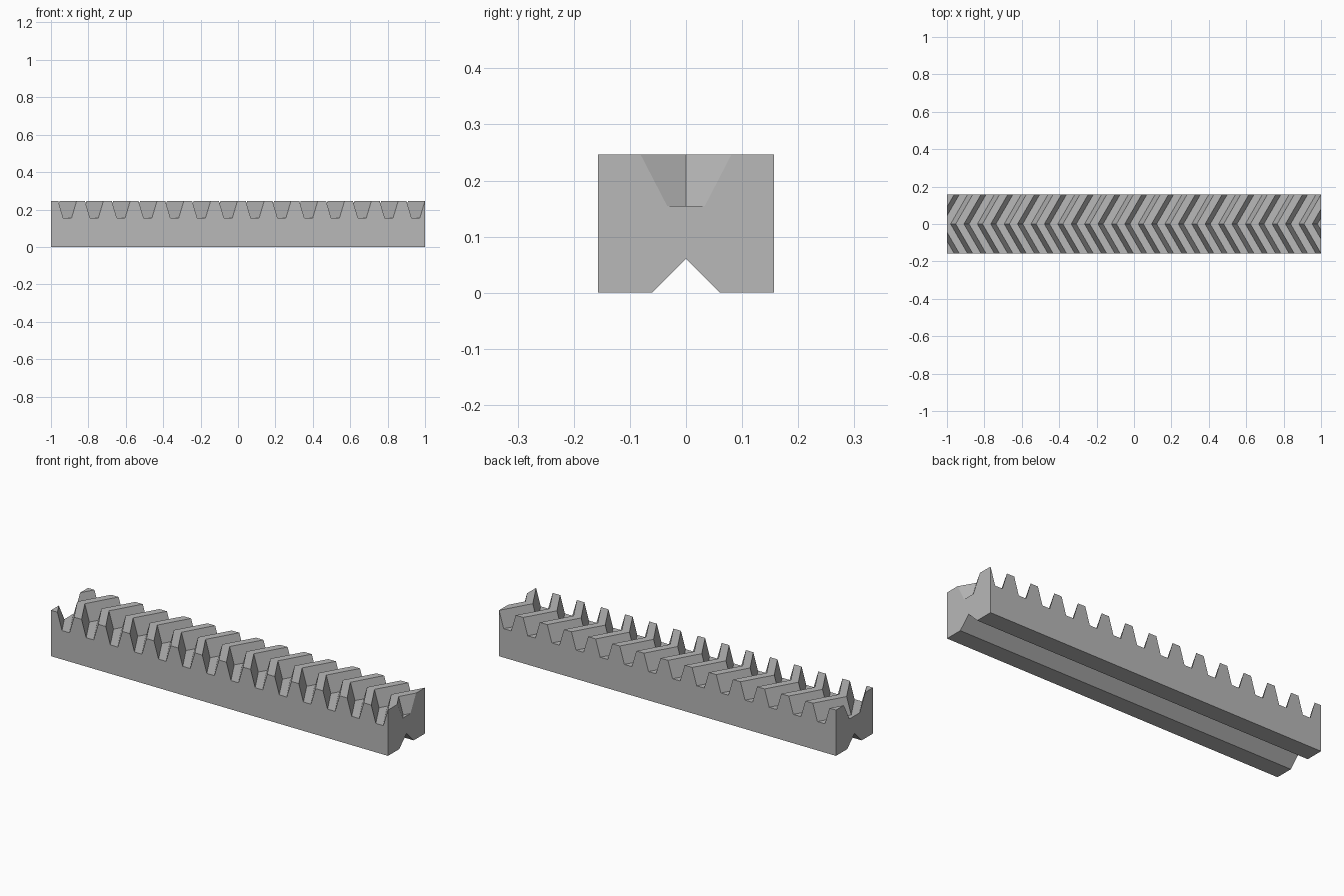
import bpy
import bmesh
import math

if "Cube" in bpy.data.objects:
    bpy.data.objects.remove(bpy.data.objects["Cube"], do_unlink=True)

HALF_LENGTH, HALF_WIDTH, HEIGHT = 1.0, 0.157, 0.246
GROOVE = 0.061
MODULE = 0.0456
PITCH = math.pi * MODULE
ROOT_Z = HEIGHT - 2 * MODULE
MID_Z = HEIGHT - MODULE
HELIX = math.tan(math.radians(30))
FLANK = math.tan(math.radians(14.5)) / math.cos(math.radians(30))

# Plain steel grey
steel = bpy.data.materials.new("steel_grey")
steel.use_nodes = True
steel.diffuse_color = (0.48, 0.48, 0.48, 1)
steel.node_tree.nodes["Principled BSDF"].inputs["Base Color"].default_value = steel.diffuse_color


def loft(bm, sections):
    """Join matching cross-sections into a closed solid."""
    rings = [[bm.verts.new(p) for p in s] for s in sections]
    for a, b in zip(rings, rings[1:]):
        for i in range(len(a)):
            j = (i + 1) % len(a)
            bm.faces.new((a[i], a[j], b[j], b[i]))
    bm.faces.new(rings[0][::-1])
    bm.faces.new(rings[-1])


def finish(bm, name):
    bmesh.ops.recalc_face_normals(bm, faces=bm.faces)
    mesh = bpy.data.meshes.new(name)
    bm.to_mesh(mesh)
    bm.free()
    mesh.materials.append(steel)
    obj = bpy.data.objects.new(name, mesh)
    bpy.context.collection.objects.link(obj)
    return obj


# Bar with a V groove along its underside
profile = [(-HALF_WIDTH, 0), (-GROOVE, 0), (0, GROOVE), (GROOVE, 0),
           (HALF_WIDTH, 0), (HALF_WIDTH, HEIGHT), (-HALF_WIDTH, HEIGHT)]
bm = bmesh.new()
loft(bm, [[(x, y, z) for y, z in profile] for x in (-HALF_LENGTH, HALF_LENGTH)])
rack = finish(bm, "herringbone_rack")


# Chevron gaps between the teeth
def gap_section(centre, y):
    x = centre + abs(y) * HELIX
    half = lambda z: PITCH / 4 + (z - MID_Z) * FLANK
    top = HEIGHT + 0.02
    return [(x - half(ROOT_Z), y, ROOT_Z), (x + half(ROOT_Z), y, ROOT_Z),
            (x + half(top), y, top), (x - half(top), y, top)]


bm = bmesh.new()
for k in range(-8, 8):
    loft(bm, [gap_section(k * PITCH, y) for y in (-0.2, 0, 0.2)])
cutter = finish(bm, "tooth_gap_cutter")
cutter.hide_render = True

# Cut the teeth and discard the cutter
cut = rack.modifiers.new("cut_teeth", "BOOLEAN")
cut.operation = "DIFFERENCE"
cut.solver = "EXACT"
cut.object = cutter
bpy.context.view_layer.objects.active = rack
rack.select_set(True)
bpy.ops.object.modifier_apply(modifier=cut.name)
bpy.data.objects.remove(cutter, do_unlink=True)
